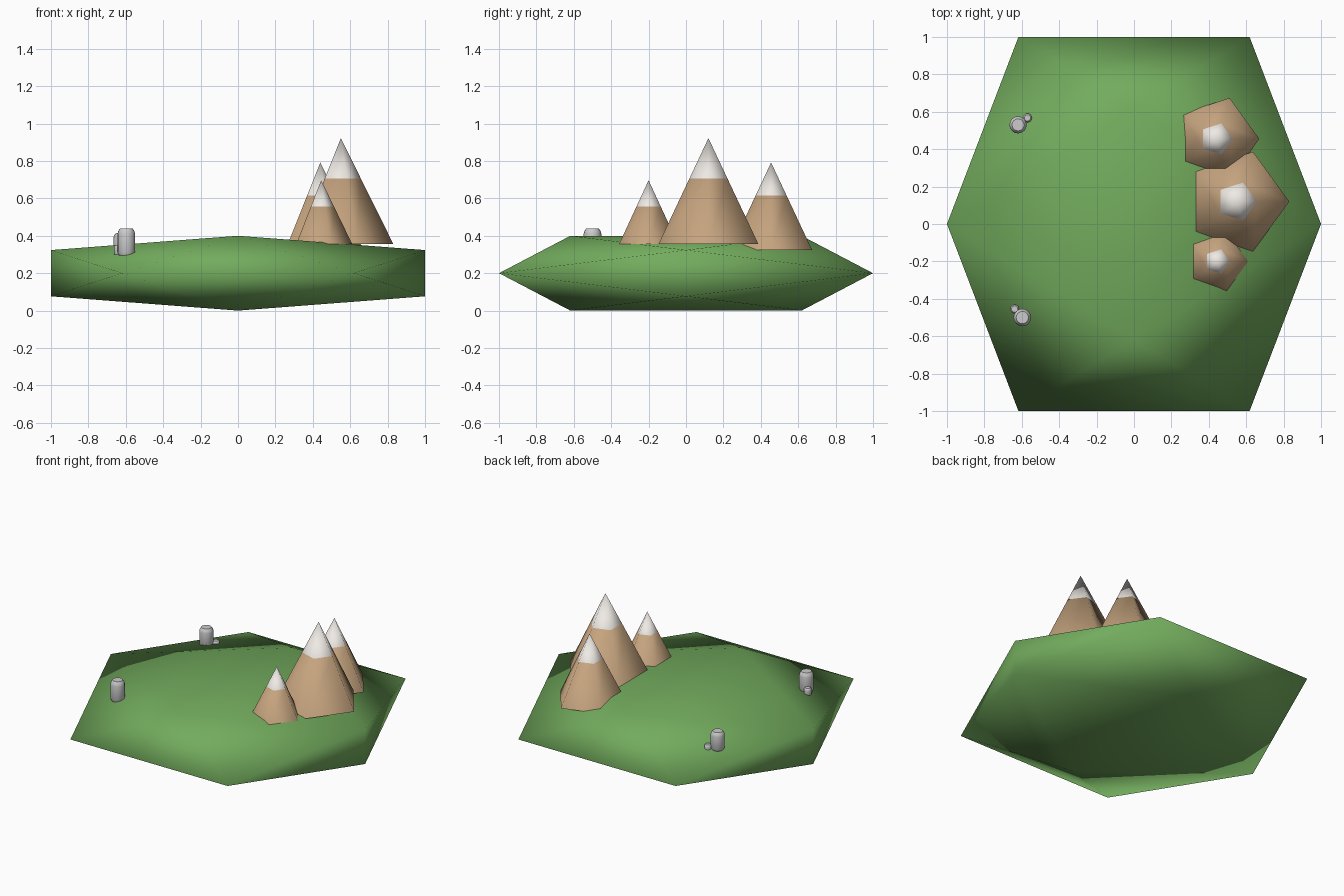
import bpy, bmesh, math

if "Cube" in bpy.data.objects:
    bpy.data.objects.remove(bpy.data.objects["Cube"])


def material(name, rgb):
    m = bpy.data.materials.new(name)
    m.diffuse_color = (*rgb, 1)
    m.use_nodes = True
    m.node_tree.nodes["Principled BSDF"].inputs["Base Color"].default_value = m.diffuse_color
    return m


GRASS = material("grass", (0.17, 0.41, 0.11))
ROCK = material("rock", (0.56, 0.37, 0.21))
SNOW = material("snow", (0.86, 0.82, 0.78))


def finish(bm, name, mat=None, smooth=True):
    bmesh.ops.recalc_face_normals(bm, faces=bm.faces)
    for f in bm.faces:
        f.smooth = smooth
    me = bpy.data.meshes.new(name)
    bm.to_mesh(me)
    bm.free()
    ob = bpy.data.objects.new(name, me)
    bpy.context.collection.objects.link(ob)
    if mat:
        me.materials.append(mat)
    return ob


def ring_solid(name, x, y, profile, sides, mat=None, angle=None):
    """Stack of polygon rings (radius, z); radius 0 makes a tip."""
    bm = bmesh.new()
    rings = []
    for r, z in profile:
        n = sides if r > 0 else 1
        rings.append([bm.verts.new((x + r * math.cos(2 * math.pi * i / sides),
                                    y + r * math.sin(2 * math.pi * i / sides), z))
                      for i in range(n)])
    for a, b in zip(rings, rings[1:]):
        for i in range(sides):
            j = (i + 1) % sides
            bm.faces.new((a[i], a[j], b[0]) if len(b) == 1 else (a[i], a[j], b[j], b[i]))
    for r in (rings[0], rings[-1]):
        if len(r) > 1:
            bm.faces.new(r)
    ob = finish(bm, name, mat)
    if angle:
        bpy.ops.object.select_all(action='DESELECT')
        bpy.context.view_layer.objects.active = ob
        ob.select_set(True)
        bpy.ops.object.shade_smooth_by_angle(angle=math.radians(angle))
    return ob


# Ground: icosahedron (three golden rectangles) flattened in z
g = (math.sqrt(5) - 1) / 2
bm = bmesh.new()
for s in (-1, 1):
    for t in (-1, 1):
        for v in ((0, s * g, t), (s, 0, t * g), (s * g, t, 0)):
            bm.verts.new((v[0], v[1], 0.2 + 0.2 * v[2]))
bmesh.ops.convex_hull(bm, input=bm.verts)
finish(bm, "ground", GRASS)

# Mountains: five-sided cones, split into rock and snow cap
for label, x, y, r, base, snow, top in (
        ("middle", 0.55, 0.12, 0.28, 0.357, 0.706, 0.922),
        ("back", 0.44, 0.455, 0.23, 0.325, 0.615, 0.792),
        ("front", 0.445, -0.2, 0.165, 0.357, 0.556, 0.697)):
    rs = r * (top - snow) / (top - base)
    ring_solid(label + "_mountain", x, y, [(r, base), (rs, snow)], 5, ROCK, 80)
    ring_solid(label + "_snow_cap", x, y, [(rs, snow), (0, top)], 5, SNOW, 80)

# Grey standing stones, each with a pebble beside it
BARREL = [(0.84, 0), (1, 0.12), (1, 0.8), (0.92, 0.9), (0.7, 1)]
for name, x, y, z, r, h in (
        ("back_stone", -0.62, 0.53, 0.285, 0.046, 0.13),
        ("back_pebble", -0.57, 0.567, 0.265, 0.024, 0.055),
        ("front_stone", -0.597, -0.5, 0.295, 0.047, 0.145),
        ("front_pebble", -0.638, -0.455, 0.295, 0.024, 0.055)):
    ring_solid(name, x, y, [(r * a, z + h * b) for a, b in BARREL], 16, None, 40)
